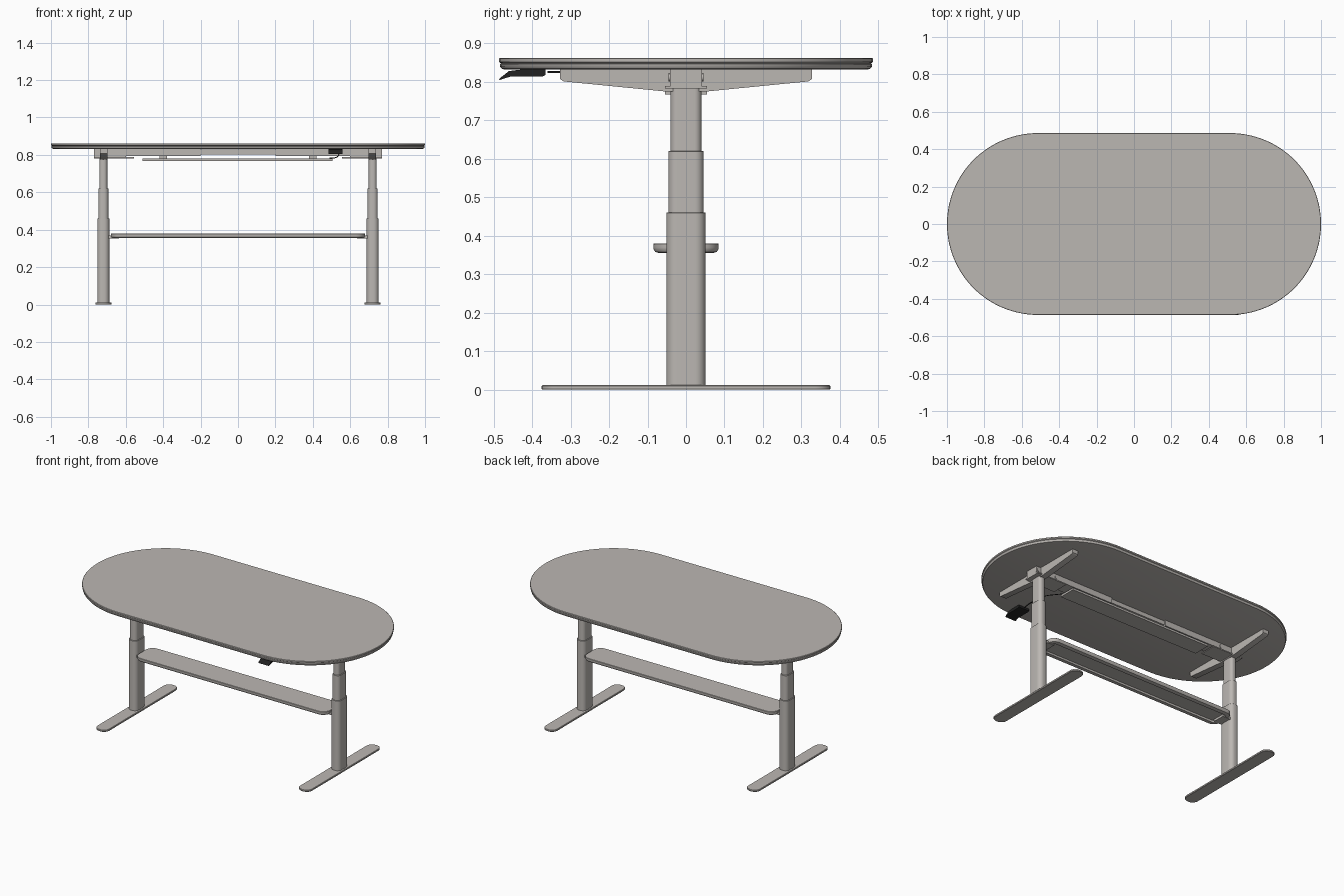
import bpy, bmesh, math
from mathutils import Vector

old = bpy.data.objects.get("Cube")
if old:
    bpy.data.objects.remove(old, do_unlink=True)


def material(name, color):
    m = bpy.data.materials.new(name)
    m.use_nodes = True
    m.diffuse_color = (*color, 1)
    m.node_tree.nodes["Principled BSDF"].inputs["Base Color"].default_value = (*color, 1)
    return m


GREY = material("warm grey", (0.50, 0.475, 0.45))
BLACK = material("black plastic", (0.015, 0.015, 0.015))


def finish(bm, name, mat):
    bmesh.ops.recalc_face_normals(bm, faces=bm.faces)
    mesh = bpy.data.meshes.new(name)
    bm.to_mesh(mesh)
    bm.free()
    mesh.materials.append(mat)
    ob = bpy.data.objects.new(name, mesh)
    bpy.context.collection.objects.link(ob)
    bpy.ops.object.select_all(action='DESELECT')
    ob.select_set(True)
    bpy.context.view_layer.objects.active = ob
    bpy.ops.object.shade_smooth_by_angle(angle=math.radians(35))
    return ob


def outline(hx, hy, r, steps):
    """Rounded rectangle, counter-clockwise."""
    pts = []
    for q, (sx, sy) in enumerate(((1, 1), (-1, 1), (-1, -1), (1, -1))):
        for i in range(steps + 1):
            a = math.pi / 2 * (q + i / steps)
            pts.append((sx * (hx - r) + r * math.cos(a), sy * (hy - r) + r * math.sin(a)))
    return pts


def loft(name, hx, hy, r, rings, cx=0, steps=8, mat=GREY):
    """Stack rounded rectangles given as (inset, z) and cap both ends."""
    bm = bmesh.new()
    loops = [[bm.verts.new((cx + x, y, z))
              for x, y in outline(hx - d, hy - d, r - d, steps)] for d, z in rings]
    n = len(loops[0])
    for a, b in zip(loops, loops[1:]):
        for i in range(n):
            bm.faces.new((a[i], a[(i + 1) % n], b[(i + 1) % n], b[i]))
    bm.faces.new(loops[0][::-1])
    bm.faces.new(loops[-1])
    bmesh.ops.remove_doubles(bm, verts=bm.verts, dist=1e-5)
    return finish(bm, name, mat)


def prism(name, profile, x0, x1, mat=GREY):
    """Extrude a (y, z) profile along x."""
    bm = bmesh.new()
    face = bm.faces.new([bm.verts.new((x0, y, z)) for y, z in profile])
    out = bmesh.ops.extrude_face_region(bm, geom=[face])
    moved = [v for v in out["geom"] if isinstance(v, bmesh.types.BMVert)]
    bmesh.ops.translate(bm, verts=moved, vec=(x1 - x0, 0, 0))
    return finish(bm, name, mat)


def box(name, xs, ys, zs, mat=GREY):
    (y0, y1), (z0, z1) = ys, zs
    return prism(name, [(y0, z0), (y1, z0), (y1, z1), (y0, z1)], *xs, mat)


def cylinder(name, center, radius, depth):
    bm = bmesh.new()
    bmesh.ops.create_cone(bm, cap_ends=True, segments=20, radius1=radius,
                          radius2=radius, depth=depth)
    ob = finish(bm, name, GREY)
    ob.location = center
    ob.rotation_euler.x = math.pi / 2


# Oblong tabletop with a fine shadow groove and rounded lower edge
loft("tabletop", 1.0, 0.486, 0.486,
     [(0.014, 0.832), (0.007, 0.834), (0.003, 0.839), (0.002, 0.846), (0.006, 0.848),
      (0.002, 0.850), (0, 0.852), (0, 0.860), (0.002, 0.862)], steps=28)

# Mirrored leg assemblies
for s, side in ((1, "left"), (-1, "right")):
    cx = 0.72 * s
    loft(f"{side}_foot", 0.043, 0.375, 0.04,
         [(0.002, 0), (0, 0.002), (0, 0.010), (0.002, 0.012)], cx)
    for part, hx, hy, z0, z1 in (("lower", 0.032, 0.051, 0.012, 0.46),
                                 ("middle", 0.027, 0.046, 0.40, 0.62),
                                 ("upper", 0.021, 0.040, 0.58, 0.785)):
        loft(f"{side}_{part}_column", hx, hy, hx * 0.85,
             [(0, z0), (0, z1 - 0.001), (0.001, z1)], cx)
    # Tapered cantilever carrying the top
    half = [(0.055, 0.775), (0.318, 0.801), (0.328, 0.808), (0.328, 0.833)]
    prism(f"{side}_top_support", half + [(-y, z) for y, z in reversed(half)],
          0.697 * s, 0.737 * s)
    # Beam end, mounting plate and screws
    box(f"{side}_beam_end", (0.2 * s, 0.77 * s), (-0.042, 0.042), (0.795, 0.832))
    box(f"{side}_mounting_plate", (0.555 * s, 0.77 * s), (-0.055, 0.055), (0.782, 0.789))
    box(f"{side}_gear_housing", (0.6 * s, 0.77 * s), (-0.04, 0.04), (0.787, 0.797))
    for x in (0.62, 0.755):
        for y in (-0.043, 0.043):
            cylinder(f"{side}_beam_screw", (x * s, y, 0.812), 0.011, 0.005)
    # Shelf bracket
    box(f"{side}_shelf_bracket", (0.635 * s, 0.695 * s), (-0.04, 0.04), (0.354, 0.368))

# Narrower centre part of the beam and the plate hung below
box("beam_center", (-0.2, 0.2), (-0.034, 0.034), (0.803, 0.829))
box("under_plate", (-0.51, 0.505), (-0.055, 0.055), (0.767, 0.780))
for x in (-0.4, 0.4):
    box("plate_hanger", (x - 0.02, x + 0.02), (-0.03, 0.03), (0.778, 0.798))

# Shelf with rolled edge and hollow underside
loft("shelf", 0.68, 0.085, 0.05,
     [(0.03, 0.369), (0.03, 0.356), (0.014, 0.355), (0.005, 0.358), (0.001, 0.364),
      (0, 0.369), (0, 0.378), (0.002, 0.380)])

# Height control paddle
prism("control_paddle",
      [(-0.365, 0.818), (-0.372, 0.814), (-0.455, 0.814), (-0.486, 0.804),
       (-0.484, 0.809), (-0.460, 0.828), (-0.425, 0.832), (-0.365, 0.832)],
      0.485, 0.56, BLACK)

# Control cable
curve = bpy.data.curves.new("control_cable", 'CURVE')
curve.dimensions = '3D'
curve.bevel_depth = 0.0025
curve.bevel_resolution = 2
path = [(0.522, -0.36, 0.825), (0.53, -0.30, 0.824), (0.54, -0.16, 0.805),
        (0.52, -0.07, 0.785), (0.49, -0.03, 0.783)]
spline = curve.splines.new('BEZIER')
spline.bezier_points.add(len(path) - 1)
for p, co in zip(spline.bezier_points, path):
    p.co = Vector(co)
    p.handle_left_type = p.handle_right_type = 'AUTO'
curve.materials.append(BLACK)
bpy.context.collection.objects.link(bpy.data.objects.new("control_cable", curve))
